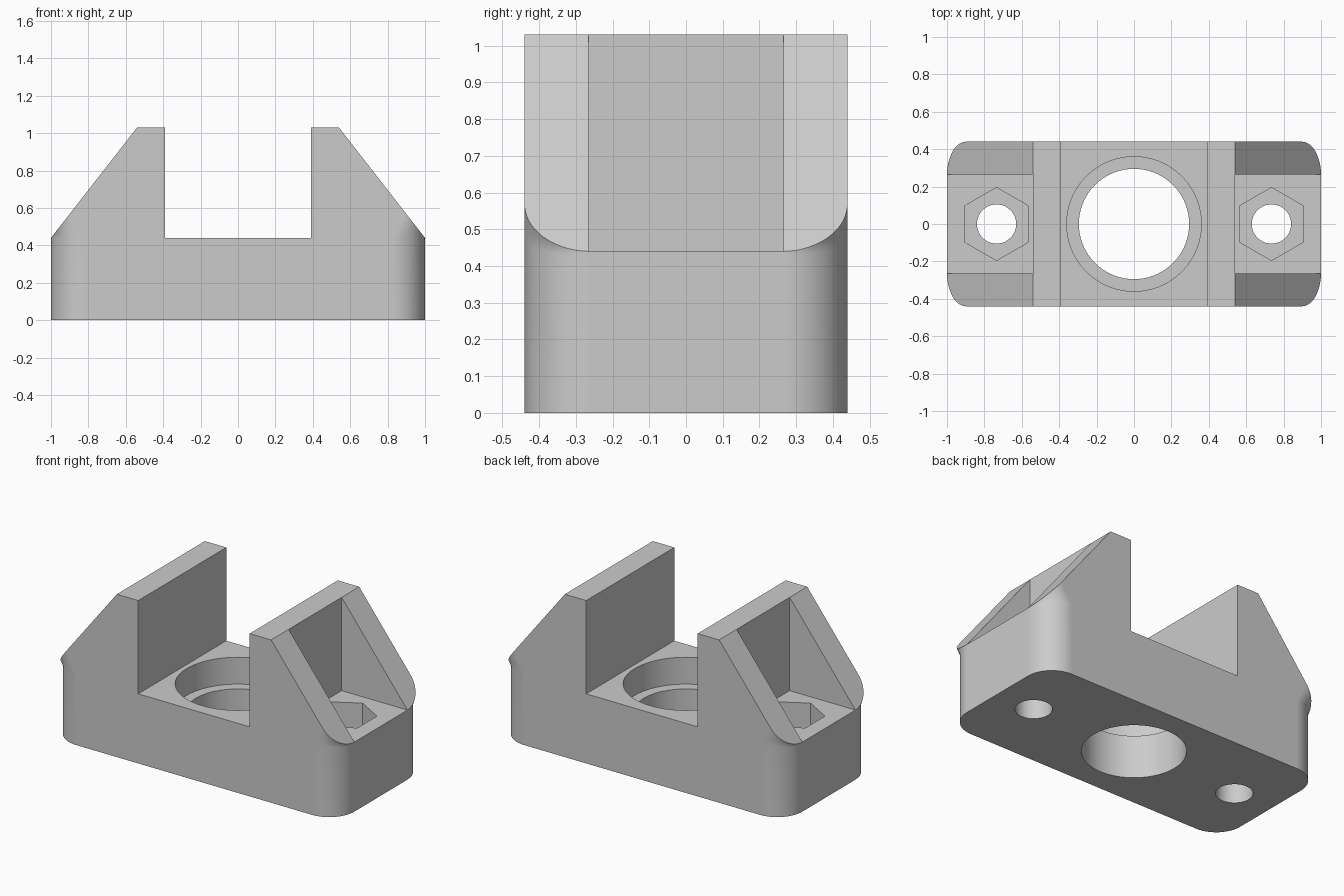
import bpy, bmesh, math

if "Cube" in bpy.data.objects:
    bpy.data.objects.remove(bpy.data.objects["Cube"])

W, D, FLOOR, TOP = 1.0, 0.44, 0.44, 1.03   # half width, half depth, deck height, wall height
IN, OUT, SLOT = 0.39, 0.54, 0.265          # wall inner x, wall outer x, half slot width
SLOPE = (TOP - FLOOR) / (W - OUT)

grey = bpy.data.materials.new("light grey")
grey.diffuse_color = (0.6, 0.6, 0.6, 1)
grey.use_nodes = True
grey.node_tree.nodes["Principled BSDF"].inputs["Base Color"].default_value = grey.diffuse_color


def loft(name, rings):
    """Closed solid through rings with equal point counts."""
    bm = bmesh.new()
    rows = [[bm.verts.new(p) for p in r] for r in rings]
    n = len(rows[0])
    for a, b in zip(rows, rows[1:]):
        for i in range(n):
            j = (i + 1) % n
            bm.faces.new((a[i], a[j], b[j], b[i]))
    bm.faces.new(rows[0][::-1])
    bm.faces.new(rows[-1])
    bmesh.ops.recalc_face_normals(bm, faces=bm.faces)
    me = bpy.data.meshes.new(name)
    bm.to_mesh(me)
    bm.free()
    me.materials.append(grey)
    ob = bpy.data.objects.new(name, me)
    bpy.context.collection.objects.link(ob)
    return ob


def prism(name, x, r, sides, z0, z1, turn=0.0):
    angles = [turn + 2 * math.pi * i / sides for i in range(sides)]
    return loft(name, [[(x + r * math.cos(a), r * math.sin(a), z) for a in angles]
                       for z in (z0, z1)])


def box(name, x0, x1, y, z0, z1):
    return loft(name, [[(x0, -y, z), (x1, -y, z), (x1, y, z), (x0, y, z)]
                       for z in (z0, z1)])


def apply_boolean(ob, tool, op):
    m = ob.modifiers.new(op, 'BOOLEAN')
    m.operation, m.solver, m.object = op, 'EXACT', tool
    bpy.ops.object.select_all(action='DESELECT')
    bpy.context.view_layer.objects.active = ob
    ob.select_set(True)
    bpy.ops.object.modifier_apply(modifier=m.name)
    bpy.data.objects.remove(tool)


def plan(rx, ry, height, steps=14):
    """Rounded rectangle with elliptical corners; height(x, s) gives z."""
    pts = []
    for k, (sx, sy) in enumerate([(1, 1), (-1, 1), (-1, -1), (1, -1)]):
        for i in range(steps + 1):
            a = (k + i / steps) * math.pi / 2
            x = sx * (W - rx) + rx * math.cos(a)
            y = sy * (D - ry) + ry * math.sin(a)
            pts.append((x, y, height(x, abs(math.sin(a)))))
    return pts


# Rounded block: round corners below, flaring to tighter corners at the slopes
R = D - SLOT
bracket = loft("bracket_body", [
    plan(R, R, lambda x, s: 0.0),
    plan(R, R, lambda x, s: 0.42 + 0.03 * s),
    plan(0.1, R, lambda x, s: FLOOR + 0.004 + (W - abs(x)) * SLOPE),
    plan(0.1, R, lambda x, s: 1.3),
])

# Side profile: two sloped walls with a valley between
half = [(IN, FLOOR), (IN, TOP), (OUT, TOP), (1.1, TOP - (1.1 - OUT) * SLOPE), (1.1, -0.1)]
outline = half + [(-x, z) for x, z in reversed(half)]
profile = loft("profile", [[(x, y, z) for x, z in outline] for y in (-0.6, 0.6)])
apply_boolean(bracket, profile, 'INTERSECT')

# Centre bore with counterbore
apply_boolean(bracket, prism("bore", 0, 0.295, 72, -0.2, 0.6), 'DIFFERENCE')
apply_boolean(bracket, prism("counterbore", 0, 0.36, 72, 0.27, 0.6), 'DIFFERENCE')

# Open slots, nut pockets and bolt holes on both ends
for s in (-1, 1):
    x0, x1 = sorted((s * OUT, s * 1.2))
    apply_boolean(bracket, box("slot", x0, x1, SLOT, FLOOR, 1.3), 'DIFFERENCE')
    apply_boolean(bracket, prism("nut_pocket", s * 0.735, 0.195, 6, 0.27, 0.6, math.pi / 6),
                  'DIFFERENCE')
    apply_boolean(bracket, prism("bolt_hole", s * 0.735, 0.105, 48, -0.2, 0.6), 'DIFFERENCE')

# Smooth curved sides, crisp edges
bpy.ops.object.select_all(action='DESELECT')
bpy.context.view_layer.objects.active = bracket
bracket.select_set(True)
bpy.ops.object.shade_smooth_by_angle(angle=math.radians(30))
wn = bracket.modifiers.new("even_normals", 'WEIGHTED_NORMAL')
wn.keep_sharp = True
